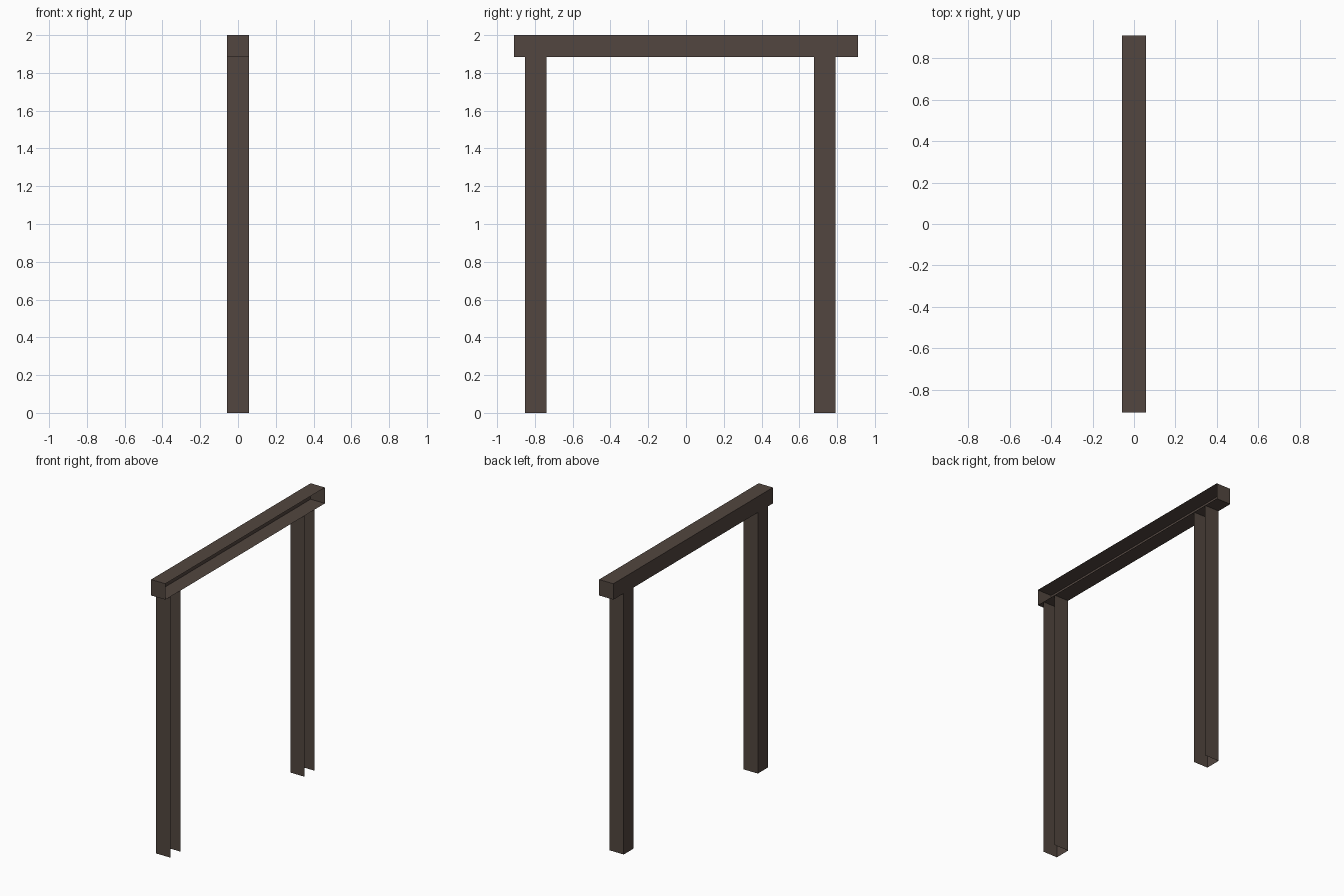
import bpy
import bmesh
from mathutils import Vector

cube = bpy.data.objects.get("Cube")
if cube:
    bpy.data.objects.remove(cube, do_unlink=True)

HALF = 0.057      # half the timber thickness
BEAM_Z = 1.885    # underside of the beam

wood = bpy.data.materials.new("dark_brown_wood")
wood.use_nodes = True
brown = (0.084, 0.061, 0.050, 1.0)
wood.diffuse_color = brown
wood.node_tree.nodes["Principled BSDF"].inputs["Base Color"].default_value = brown


def timber(name, low, high, open_sides):
    """Thin-shelled box without the faces that point along open_sides."""
    low, high = Vector(low), Vector(high)
    bm = bmesh.new()
    bmesh.ops.create_cube(bm, size=1)
    bmesh.ops.scale(bm, vec=high - low, verts=bm.verts)
    bmesh.ops.translate(bm, vec=(low + high) / 2, verts=bm.verts)
    bm.normal_update()
    gone = [f for f in bm.faces
            if any(f.normal.dot(Vector(side)) > 0.9 for side in open_sides)]
    bmesh.ops.delete(bm, geom=gone, context='FACES')
    mesh = bpy.data.meshes.new(name)
    bm.to_mesh(mesh)
    bm.free()
    mesh.materials.append(wood)
    obj = bpy.data.objects.new(name, mesh)
    bpy.context.collection.objects.link(obj)


LEFT, UP, DOWN = (1, 0, 0), (0, 0, 1), (0, 0, -1)

# Crossbeam, open along one long side
timber("crossbeam", (-HALF, -0.91, BEAM_Z), (HALF, 0.91, 2), [LEFT])

# Posts, open on the same side and at both ends
for name, y in (("front_post", -0.795), ("back_post", 0.735)):
    timber(name, (-HALF, y - HALF, 0), (HALF, y + HALF, BEAM_Z), [LEFT, UP, DOWN])
